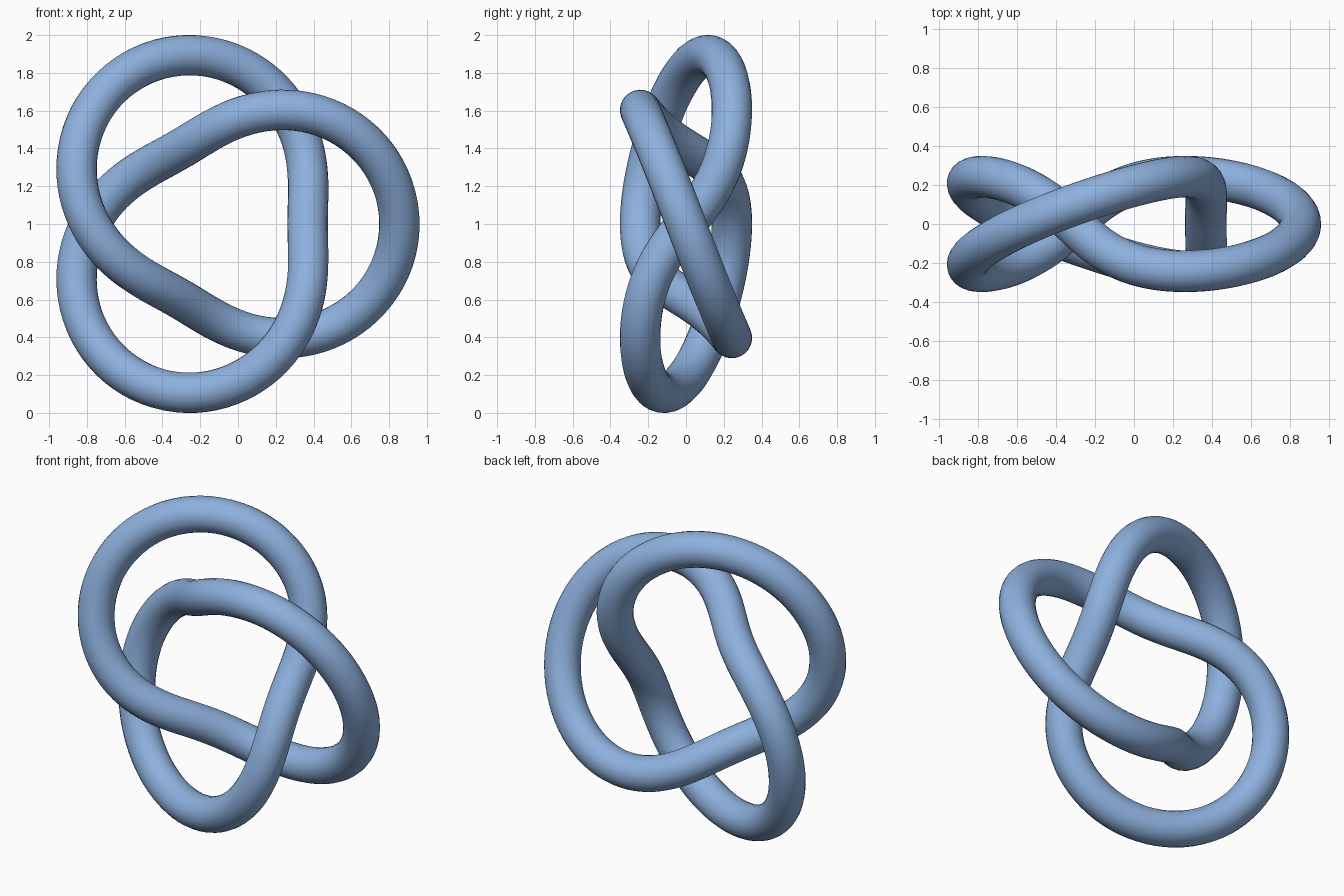
import bpy
from math import cos, sin, tau

cube = bpy.data.objects.get("Cube")
if cube:
    bpy.data.objects.remove(cube)

MAJOR, MINOR, TUBE = 0.697, 0.243, 0.107   # knot ring, winding and tube radii
OFFSET_X = -0.0855                         # centres the three lobes on x
STEPS = 240

# Blue material
blue = bpy.data.materials.new("soft blue")
blue.use_nodes = True
colour = (0.27, 0.44, 0.73, 1)
blue.diffuse_color = colour
blue.node_tree.nodes["Principled BSDF"].inputs["Base Color"].default_value = colour


def knot_point(t):
    """Path that winds twice round the ring and three times through it."""
    radius = MAJOR + MINOR * cos(3 * t)
    return (radius * cos(2 * t) + OFFSET_X,
            -MINOR * sin(3 * t),
            radius * sin(2 * t) + 1)


# Closed centre line with a round bevel
curve = bpy.data.curves.new("trefoil_knot", "CURVE")
curve.dimensions = "3D"
curve.twist_mode = "MINIMUM"
curve.bevel_depth = TUBE
curve.bevel_resolution = 10
spline = curve.splines.new("POLY")
spline.points.add(STEPS - 1)
for i, point in enumerate(spline.points):
    point.co = (*knot_point(tau * i / STEPS), 1)
spline.use_cyclic_u = True
curve.materials.append(blue)

knot = bpy.data.objects.new("trefoil_knot", curve)
bpy.context.collection.objects.link(knot)

# Turn the tube into a smooth mesh
bpy.ops.object.select_all(action="DESELECT")
knot.select_set(True)
bpy.context.view_layer.objects.active = knot
bpy.ops.object.convert(target="MESH")
bpy.ops.object.shade_smooth()
